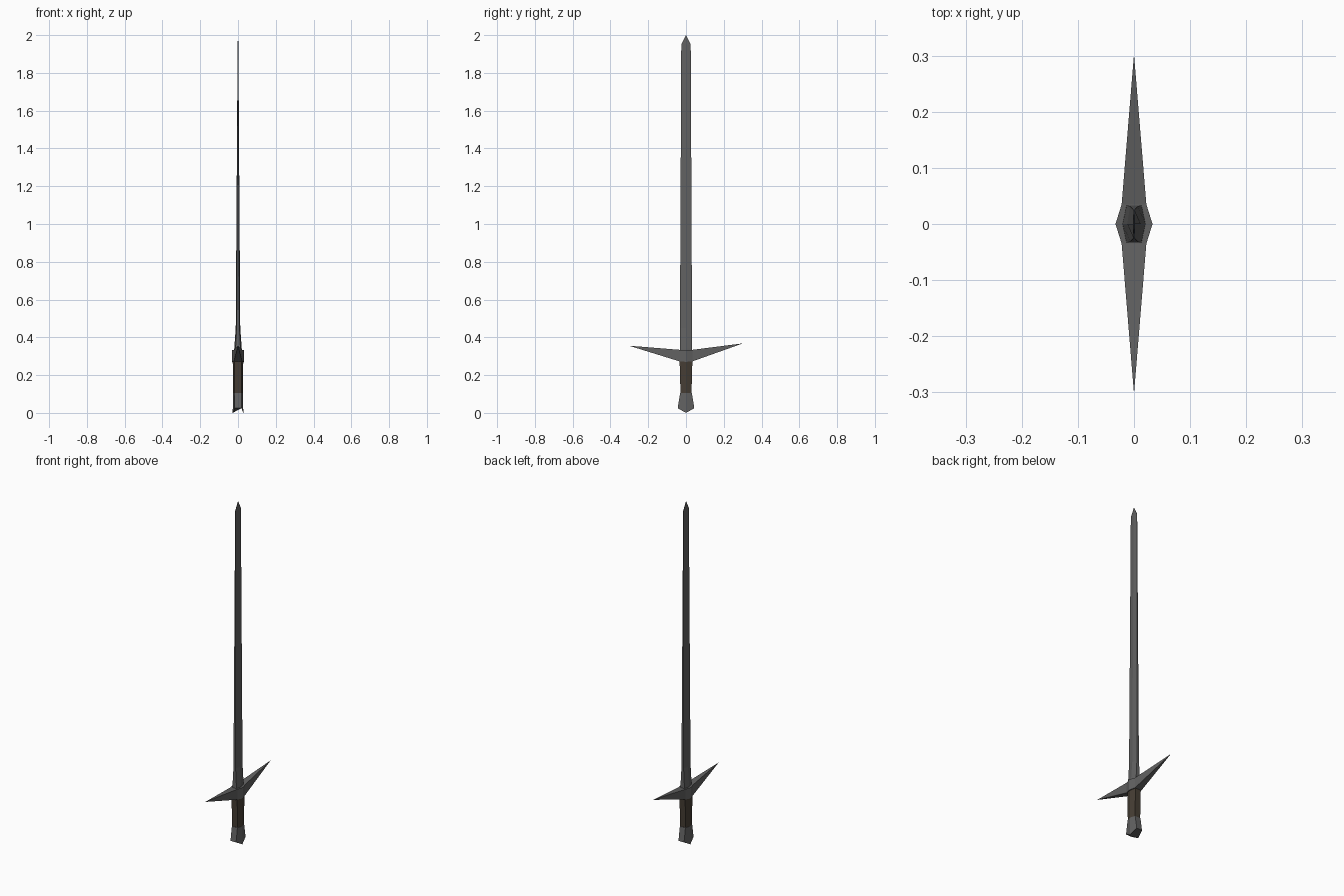
import bpy, bmesh

if "Cube" in bpy.data.objects:
    bpy.data.objects.remove(bpy.data.objects["Cube"])

def material(name, rgb):
    m = bpy.data.materials.new(name)
    m.diffuse_color = (*rgb, 1)
    m.use_nodes = True
    m.node_tree.nodes["Principled BSDF"].inputs["Base Color"].default_value = m.diffuse_color
    return m

steel = material("dark steel", (0.12, 0.12, 0.12))
leather = material("dark brown leather", (0.06, 0.047, 0.034))

def loft(name, rings, mat):
    """Join rings of equal length with faces and cap both ends."""
    bm = bmesh.new()
    loops = [[bm.verts.new(p) for p in r] for r in rings]
    n = len(loops[0])
    for a, b in zip(loops, loops[1:]):
        for i in range(n):
            j = (i + 1) % n
            bm.faces.new((a[i], a[j], b[j], b[i]))
    bm.faces.new(loops[0])
    bm.faces.new(loops[-1])
    bmesh.ops.remove_doubles(bm, verts=bm.verts, dist=0.00005)
    bmesh.ops.recalc_face_normals(bm, faces=bm.faces)
    me = bpy.data.meshes.new(name)
    bm.to_mesh(me)
    bm.free()
    me.materials.append(mat)
    ob = bpy.data.objects.new(name, me)
    bpy.context.collection.objects.link(ob)
    return ob

def hexagon(z, ridge, edge, half_width, z_edge=None):
    """Flat hexagon: ridges at +-x, blunt edges at +-y."""
    e = z if z_edge is None else z_edge
    return [(ridge, 0, z), (edge, half_width, e), (-edge, half_width, e),
            (-ridge, 0, z), (-edge, -half_width, e), (edge, -half_width, e)]

# Blade: flared base, long taper, short point
loft("blade", [hexagon(0.30, 0.022, 0.014, 0.033),
               hexagon(0.34, 0.020, 0.013, 0.033),
               hexagon(0.45, 0.012, 0.007, 0.032),
               hexagon(1.95, 0.002, 0.001, 0.025),
               hexagon(2.00, 0.0002, 0.0001, 0.0002)], steel)

# Crossguard: lofted along y, with upswept pointed arms
def guard_section(y, x, lo, hi):
    return [(x, y, lo), (x, y, hi), (-x, y, hi), (-x, y, lo)]

loft("crossguard", [guard_section(-0.30, 0.0002, 0.355, 0.3555),
                    guard_section(-0.035, 0.022, 0.273, 0.334),
                    guard_section(0, 0.033, 0.27, 0.334),
                    guard_section(0.035, 0.022, 0.273, 0.334),
                    guard_section(0.30, 0.0002, 0.3675, 0.368)], steel)

# Grip
loft("grip", [hexagon(0.10, 0.026, 0.018, 0.029),
              hexagon(0.28, 0.028, 0.018, 0.034)], leather)

# Pommel: wedge flaring downwards with a ridged bottom
loft("pommel", [hexagon(0.0, 0.028, 0.018, 0.044, 0.025),
                hexagon(0.105, 0.027, 0.018, 0.031)], steel)
